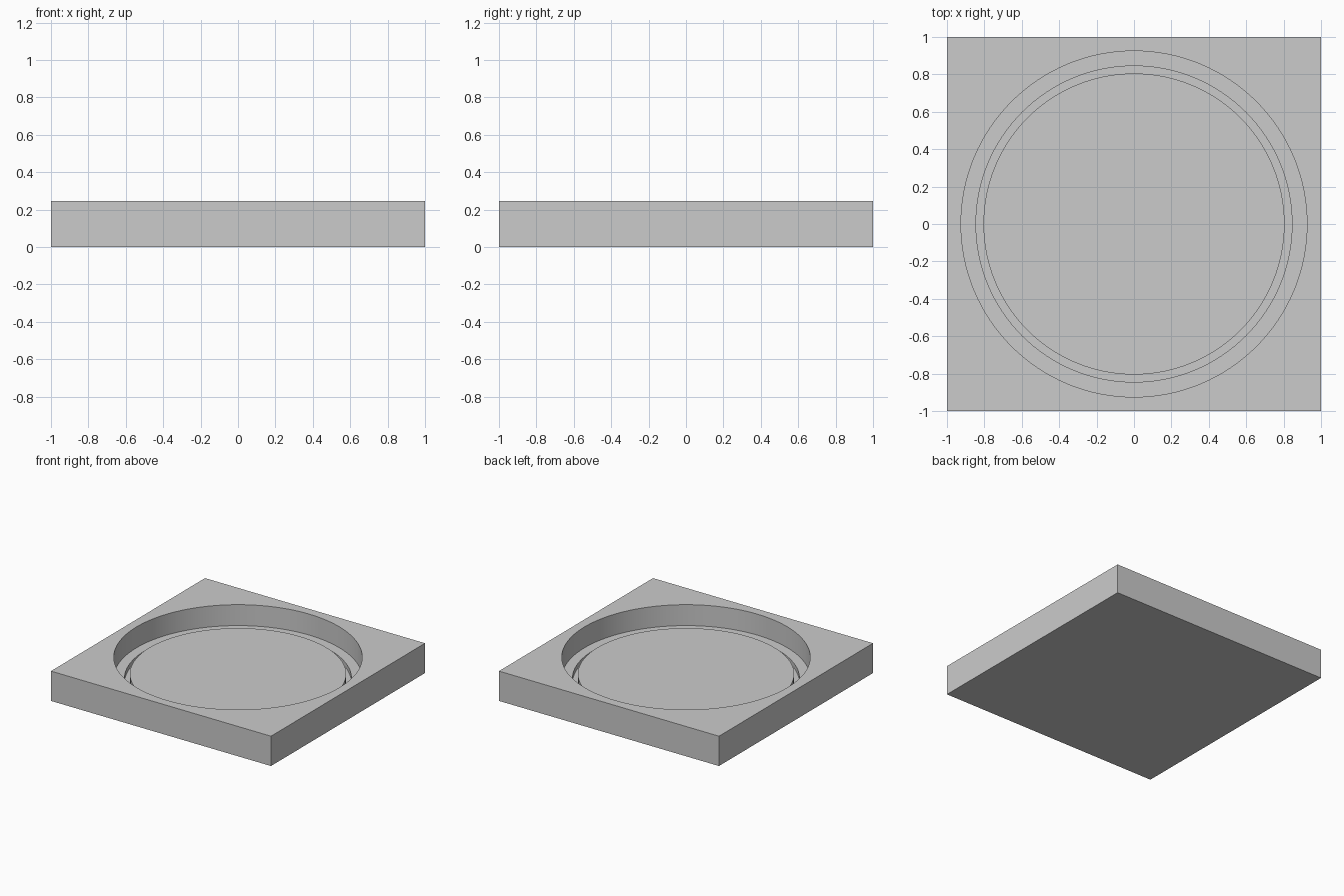
import bpy
import math

if "Cube" in bpy.data.objects:
    bpy.data.objects.remove(bpy.data.objects["Cube"], do_unlink=True)

HEIGHT = 0.245
LEDGE_Z = 0.073
GROOVE_Z = 0.035
DISC_Z = 0.108

grey = bpy.data.materials.new("light_grey")
grey.use_nodes = True
grey.diffuse_color = (0.6, 0.6, 0.6, 1)
grey.node_tree.nodes["Principled BSDF"].inputs["Base Color"].default_value = (0.6, 0.6, 0.6, 1)


def cylinder(name, radius, bottom, top):
    bpy.ops.mesh.primitive_cylinder_add(
        vertices=128, radius=radius, depth=top - bottom,
        location=(0, 0, (bottom + top) / 2))
    ob = bpy.context.object
    ob.name = name
    ob.data.materials.append(grey)
    return ob


def smooth(ob):
    bpy.ops.object.select_all(action="DESELECT")
    ob.select_set(True)
    bpy.context.view_layer.objects.active = ob
    bpy.ops.object.shade_smooth_by_angle(angle=math.radians(30))


def cut(target, cutter):
    cutter.hide_render = True
    mod = target.modifiers.new("cut", "BOOLEAN")
    mod.operation = "DIFFERENCE"
    mod.solver = "EXACT"
    mod.object = cutter
    bpy.context.view_layer.objects.active = target
    bpy.ops.object.modifier_apply(modifier=mod.name)
    bpy.data.objects.remove(cutter, do_unlink=True)


# Square block
bpy.ops.mesh.primitive_cube_add(size=1, location=(0, 0, HEIGHT / 2))
block = bpy.context.object
block.name = "square_block"
block.scale = (2, 2, HEIGHT)
bpy.ops.object.transform_apply(location=True, rotation=False, scale=True)
block.data.materials.append(grey)

# Round recess, then the deeper groove inside it
cut(block, cylinder("recess_cutter", 0.925, LEDGE_Z, HEIGHT + 0.1))
cut(block, cylinder("groove_cutter", 0.845, GROOVE_Z, HEIGHT + 0.1))
smooth(block)

# Raised disc in the middle of the groove
smooth(cylinder("raised_disc", 0.805, GROOVE_Z - 0.01, DISC_Z))
